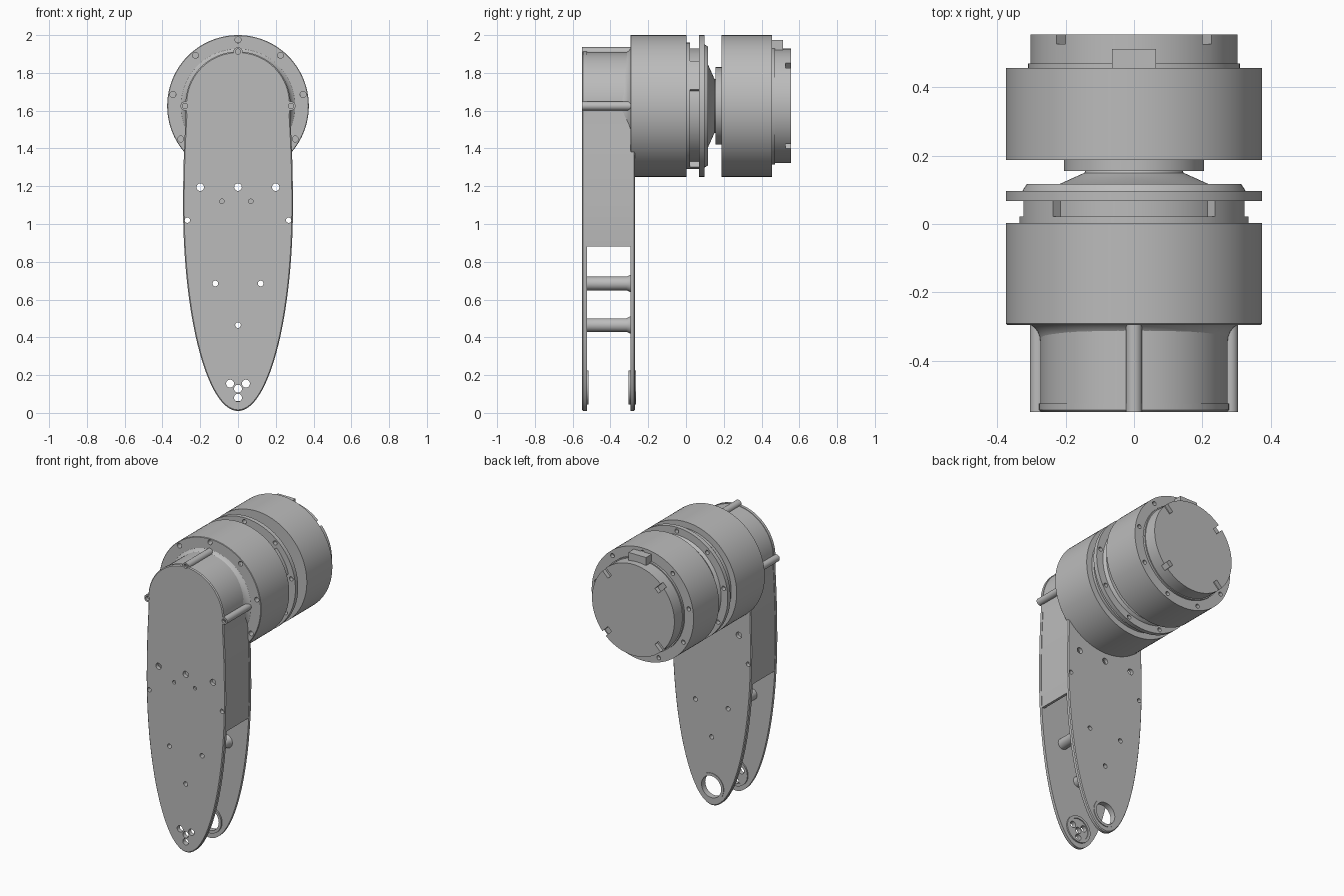
import bpy, bmesh
from math import sin, cos, asin, radians, pi
from mathutils import Matrix, Vector

if "Cube" in bpy.data.objects:
    bpy.data.objects.remove(bpy.data.objects["Cube"])

AXIS_Z = 1.625
SCREW_ANGLES = [90 + 40 * i for i in range(9)]

grey = bpy.data.materials.new("machined grey")
grey.use_nodes = True
grey.diffuse_color = (0.5, 0.5, 0.5, 1)
grey.node_tree.nodes["Principled BSDF"].inputs["Base Color"].default_value = (0.5, 0.5, 0.5, 1)


def make(name, bm):
    bmesh.ops.recalc_face_normals(bm, faces=bm.faces)
    mesh = bpy.data.meshes.new(name)
    bm.to_mesh(mesh)
    bm.free()
    mesh.materials.append(grey)
    ob = bpy.data.objects.new(name, mesh)
    bpy.context.collection.objects.link(ob)
    return ob


def loft(bm, rings):
    """Skin a row of equal closed rings and cap both ends."""
    rows = [[bm.verts.new(p) for p in ring] for ring in rings]
    n = len(rows[0])
    for a, b in zip(rows, rows[1:]):
        for i in range(n):
            j = (i + 1) % n
            bm.faces.new((a[i], a[j], b[j], b[i]))
    bm.faces.new(rows[0])
    bm.faces.new(rows[-1][::-1])


def circle(r, y, x=0, z=AXIS_Z, n=96):
    return [(x + r * cos(2 * pi * i / n), y, z + r * sin(2 * pi * i / n)) for i in range(n)]


def lathe(name, profile):
    """Turned part around the motor axis from (radius, y) pairs."""
    bm = bmesh.new()
    loft(bm, [circle(r, y) for r, y in profile])
    return make(name, bm)


def rods(name, spots, y0, y1, n=24):
    """Straight round bars along y at (x, z, radius)."""
    bm = bmesh.new()
    for x, z, r in spots:
        loft(bm, [circle(r, y0, x, z, n), circle(r, y1, x, z, n)])
    return make(name, bm)


def screw_spots(radius, r):
    return [(radius * cos(radians(a)), AXIS_Z + radius * sin(radians(a)), r) for a in SCREW_ANGLES]


def cut(ob, cutter):
    mod = ob.modifiers.new("cut", "BOOLEAN")
    mod.operation = "DIFFERENCE"
    mod.solver = "EXACT"
    mod.object = cutter
    bpy.context.view_layer.update()
    graph = bpy.context.evaluated_depsgraph_get()
    mesh = bpy.data.meshes.new_from_object(ob.evaluated_get(graph))
    ob.modifiers.clear()
    ob.data = mesh


def drop(cutter):
    bpy.data.objects.remove(cutter)


def outline(z_min, inset=0.0):
    """Long rounded link outline: tapering below, round on top."""
    w, mid, low, high = 0.291 - inset, 1.1, 1.09 - inset, 1.5
    start = asin(max(-1, (z_min - mid) / low))
    side = [(w * cos(start * (1 - i / 32)), mid + low * sin(start * (1 - i / 32))) for i in range(32)]
    side += [(w * cos(radians(a)), mid + high * sin(radians(a))) for a in range(0, 19, 3)]
    r = 0.278 - inset
    side += [(r * cos(radians(a)), 1.635 + r * sin(radians(a))) for a in range(0, 90, 5)]
    left = [(-x, z) for x, z in side[::-1] if x > 1e-4]
    return side + [(0, 1.635 + r)] + left


def slab(name, layers, z_min=0.0):
    bm = bmesh.new()
    loft(bm, [[(x, y, z) for x, z in outline(z_min, inset)] for y, inset in layers])
    return make(name, bm)


# Link plates and the hollow box between them
front_plate = slab("front_plate", [(-0.55, 0.006), (-0.544, 0), (-0.525, 0)])
back_plate = slab("back_plate", [(-0.295, 0), (-0.276, 0), (-0.27, 0.006)])
link_body = slab("link_body", [(-0.535, 0.003), (-0.285, 0.003)], 0.88)

bm = bmesh.new()
bmesh.ops.create_cube(bm, size=1, matrix=Matrix.Translation((0, -0.41, 1.03)) @ Matrix.Diagonal((0.53, 0.3, 0.5, 1)))
pocket = make("pocket_cutter", bm)
cut(link_body, pocket)
drop(pocket)

# Bearing seats at the narrow end
front_seat = rods("front_bearing_seat", [(0, 0.135, 0.09)], -0.53, -0.516, 48)
back_seat = rods("back_bearing_seat", [(0, 0.135, 0.09)], -0.305, -0.266, 48)
bore = rods("bore_cutter", [(0, 0.135, 0.072)], -0.4, -0.2, 48)
for part in (back_plate, back_seat):
    cut(part, bore)
drop(bore)
recess = rods("recess_cutter", [(0, 0.135, 0.072)], -0.522, -0.4, 48)
cut(front_seat, recess)
drop(recess)

# Spacer posts with flared rear ends
bm = bmesh.new()
for x, z in ((-0.12, 0.685), (0.12, 0.685), (0, 0.465)):
    loft(bm, [circle(r, y, x, z, 32) for r, y in ((0.036, -0.53), (0.036, -0.315), (0.048, -0.29))])
posts = make("spacer_posts", bm)

# Holes through the plates
through = [(x, 1.195, 0.02) for x in (-0.2, 0, 0.2)]
for s in (-1, 1):
    through += [(s * 0.268, 1.02, 0.014), (s * 0.12, 0.685, 0.015)]
through += [(0, 0.465, 0.015)]
drill = rods("through_cutter", through, -0.7, -0.1)
for part in (front_plate, back_plate, link_body, posts):
    cut(part, drill)
drop(drill)
seat_holes = [(-0.042, 0.155, 0.021), (0.042, 0.155, 0.021), (0, 0.128, 0.021), (0, 0.08, 0.021)]
front_drill = rods("front_cutter", seat_holes, -0.6, -0.45)
for part in (front_plate, front_seat):
    cut(part, front_drill)
drop(front_drill)
blind = rods("blind_cutter", [(-0.085, 1.12, 0.012), (0.068, 1.12, 0.012)], -0.6, -0.535)
cut(front_plate, blind)
drop(blind)

# Screw columns round the head of the link
columns = [(0, 1.912, 0.024), (-0.281, 1.625, 0.024), (0.281, 1.625, 0.024)]
screw_columns = rods("screw_columns", columns, -0.55, -0.28)
sockets = rods("socket_cutter", [(x, z, 0.014) for x, z, r in columns], -0.6, -0.53)
for part in (screw_columns, front_plate):
    cut(part, sockets)
drop(sockets)

# Front motor housing with a concave flare into the link
lathe("housing_flare", [(0.335 - 0.06 * sin(radians(a)), -0.345 + 0.06 * cos(radians(a))) for a in range(90, -1, -15)])
front_housing = lathe("front_housing", [(0.372, -0.295), (0.375, -0.292), (0.375, 0.003)])
drill = rods("housing_cutter", screw_spots(0.35, 0.016), -0.35, -0.26)
cut(front_housing, drill)
drop(drill)

# Windowed collar between housing and flange
lathe("collar_core", [(0.305, -0.01), (0.305, 0.08)])
lathe("collar_lip", [(0.335, -0.01), (0.335, 0.022)])
bm = bmesh.new()
for mid in (30, 150, 270):
    arc = [radians(mid - 15 + 3 * i) for i in range(11)]
    ring = [(0.335 * cos(a), 0.335 * sin(a)) for a in arc] + [(0.29 * cos(a), 0.29 * sin(a)) for a in arc[::-1]]
    loft(bm, [[(x, y, AXIS_Z + z) for x, z in ring] for y in (0, 0.07)])
make("collar_walls", bm)

# Output flange, cone and coupling
flange = lathe("output_flange", [(0.375, 0.068), (0.375, 0.097)])
drill = rods("flange_cutter", screw_spots(0.35, 0.014), 0.0, 0.2)
cut(flange, drill)
drop(drill)
lathe("output_cone", [(0.328, 0.09), (0.325, 0.1), (0.314, 0.117), (0.218, 0.117), (0.145, 0.15), (0.14, 0.16)])
lathe("coupling_disc", [(0.205, 0.155), (0.205, 0.2)])

# Rear motor housing and cap
rear_housing = lathe("rear_housing", [(0.375, 0.188), (0.375, 0.456)])
drill = rods("rear_cutter", screw_spots(0.345, 0.014), 0.43, 0.5)
cut(rear_housing, drill)
drop(drill)
lathe("rear_step", [(0.31, 0.45), (0.31, 0.47)])
rear_cap = lathe("rear_cap", [(0.303, 0.45), (0.303, 0.555)])
bm = bmesh.new()
for a in (45, 135, 225, 315):
    turn = Matrix.Translation((0, 0.56, AXIS_Z)) @ Matrix.Rotation(radians(-a), 4, "Y")
    bmesh.ops.create_cube(bm, size=1, matrix=turn @ Matrix.Translation((0.3, 0, 0)) @ Matrix.Diagonal((0.11, 0.065, 0.036, 1)))
slots = make("slot_cutter", bm)
cut(rear_cap, slots)
drop(slots)

# Cable connector on top of the cap
bm = bmesh.new()
bmesh.ops.create_cube(bm, size=1, matrix=Matrix.Translation((0, 0.48, 1.935)) @ Matrix.Diagonal((0.13, 0.066, 0.08, 1)))
make("cable_connector", bm)

# Smooth turned surfaces, keep machined edges sharp
bpy.ops.object.select_all(action="DESELECT")
for ob in bpy.context.scene.objects:
    if ob.type == "MESH":
        ob.select_set(True)
        bpy.context.view_layer.objects.active = ob
bpy.ops.object.shade_smooth_by_angle(angle=radians(30))
